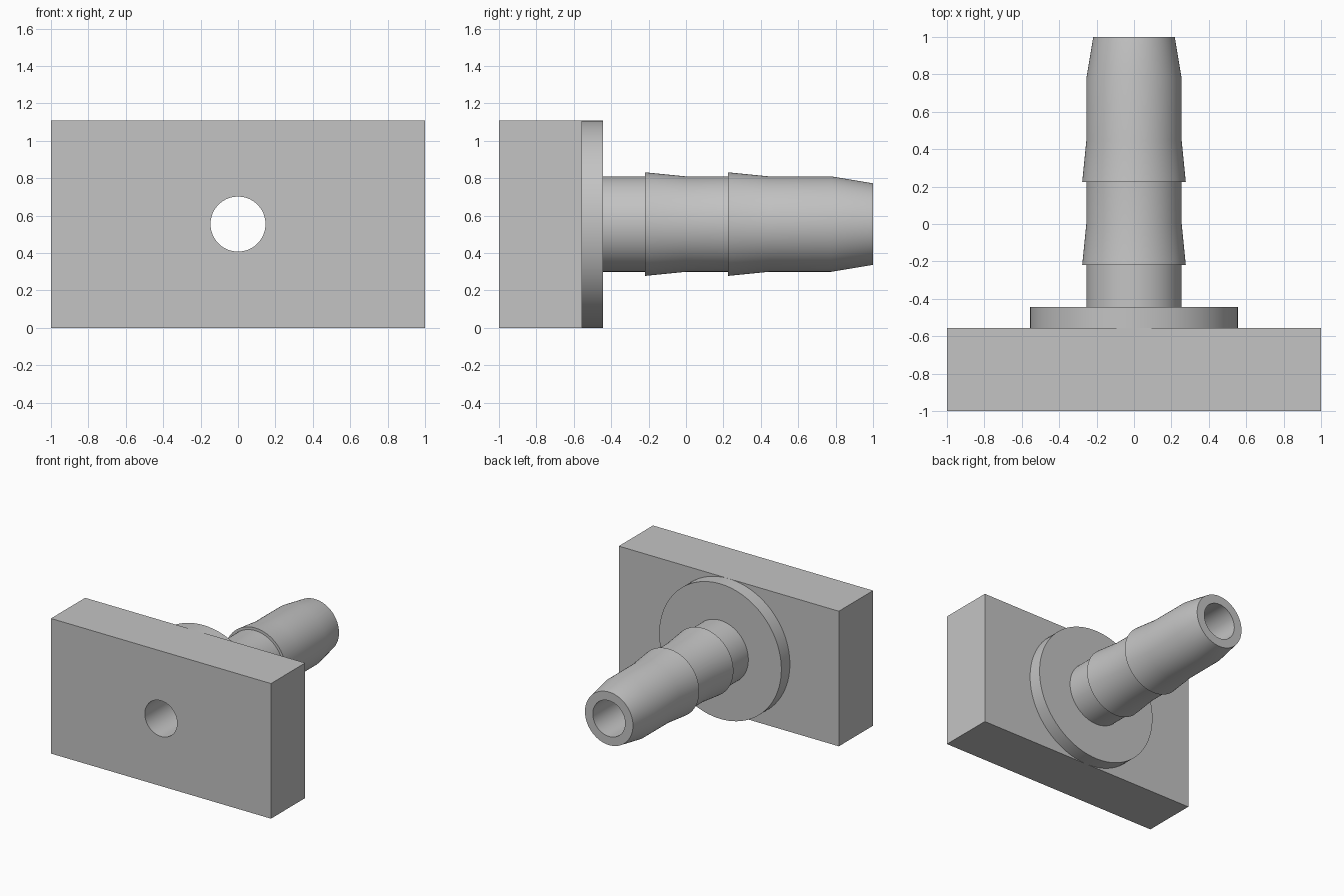
import bpy
import bmesh
import math
from mathutils import Matrix, Vector

if "Cube" in bpy.data.objects:
    bpy.data.objects.remove(bpy.data.objects["Cube"], do_unlink=True)

AXIS_Z = 0.555      # height of the bore axis
BORE = 0.147        # bore radius
PLATE_BACK = -0.556
SEGMENTS = 96

grey = bpy.data.materials.new("plain_grey")
grey.use_nodes = True
colour = (0.55, 0.55, 0.55, 1)
grey.diffuse_color = colour
grey.node_tree.nodes["Principled BSDF"].inputs["Base Color"].default_value = colour


def finish(name, bm):
    """Turn a bmesh into a smooth-shaded object with sharp edges kept."""
    bmesh.ops.recalc_face_normals(bm, faces=bm.faces)
    mesh = bpy.data.meshes.new(name)
    bm.to_mesh(mesh)
    bm.free()
    mesh.materials.append(grey)
    obj = bpy.data.objects.new(name, mesh)
    bpy.context.collection.objects.link(obj)
    return obj


def smooth(obj):
    bpy.ops.object.select_all(action="DESELECT")
    obj.select_set(True)
    bpy.context.view_layer.objects.active = obj
    bpy.ops.object.shade_smooth_by_angle(angle=math.radians(30))


# Mounting plate
bm = bmesh.new()
bmesh.ops.create_cube(bm, size=1)
bmesh.ops.scale(bm, verts=bm.verts, vec=(2, 1 + PLATE_BACK, 2 * AXIS_Z))
bmesh.ops.translate(bm, verts=bm.verts, vec=(0, (PLATE_BACK - 1) / 2, AXIS_Z))
plate = finish("mounting_plate", bm)

# Bore cutter through the plate
bm = bmesh.new()
bmesh.ops.create_cone(bm, cap_ends=True, segments=SEGMENTS, radius1=BORE, radius2=BORE, depth=1,
                      matrix=Matrix.Translation((0, -0.8, AXIS_Z)) @ Matrix.Rotation(math.pi / 2, 4, "X"))
cutter = finish("bore_cutter", bm)
cutter.hide_render = True
cut = plate.modifiers.new("bore", "BOOLEAN")
cut.operation = "DIFFERENCE"
cut.solver = "EXACT"
cut.object = cutter
bpy.context.view_layer.objects.active = plate
bpy.ops.object.modifier_apply(modifier=cut.name)
bpy.data.objects.remove(cutter, do_unlink=True)
smooth(plate)

# Flange, barbed stem and inner bore as one turned profile: (radius, y)
profile = [
    (AXIS_Z, PLATE_BACK), (AXIS_Z, -0.445),                 # flange
    (0.255, -0.445), (0.255, -0.22),                        # neck
    (0.277, -0.22), (0.255, 0), (0.255, 0.224),             # first barb
    (0.277, 0.224), (0.255, 0.444), (0.255, 0.778),         # second barb
    (0.218, 1), (BORE, 1), (BORE, PLATE_BACK),              # tapered tip and bore
]
bm = bmesh.new()
verts = [bm.verts.new((r, y, AXIS_Z)) for r, y in profile]
edges = [bm.edges.new(pair) for pair in zip(verts, verts[1:])]
bmesh.ops.spin(bm, geom=verts + edges, cent=Vector((0, 0, AXIS_Z)), axis=(0, 1, 0),
               angle=2 * math.pi, steps=SEGMENTS, use_merge=True)
bmesh.ops.remove_doubles(bm, verts=bm.verts, dist=0.0001)
smooth(finish("flanged_barbed_stem", bm))
